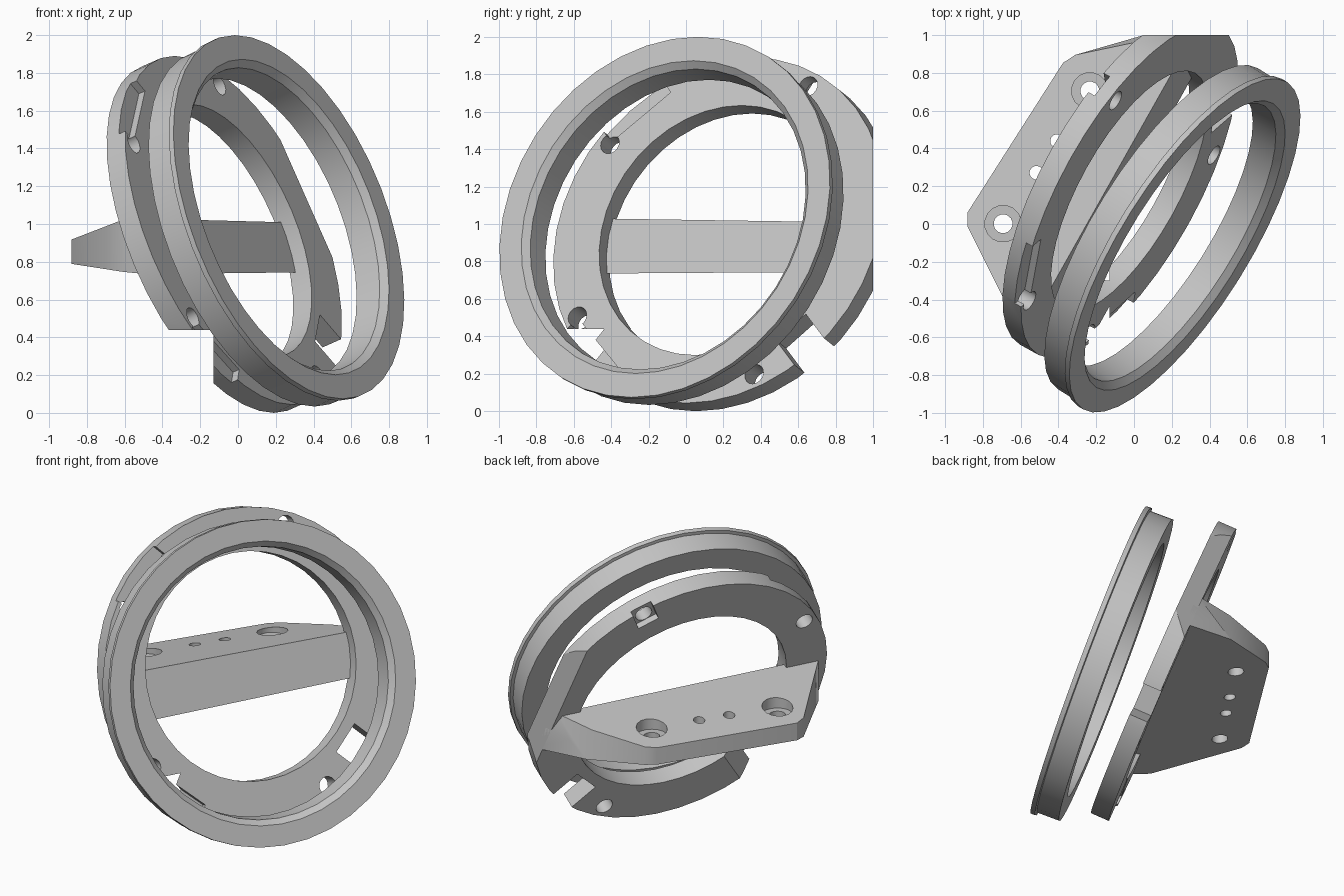
import bpy, math
from mathutils import Matrix, Vector

cube = bpy.data.objects.get("Cube")
if cube:
    bpy.data.objects.remove(cube, do_unlink=True)

grey = bpy.data.materials.new("plain_grey")
grey.use_nodes = True
GREY = (0.55, 0.55, 0.55, 1)
grey.diffuse_color = GREY
grey.node_tree.nodes["Principled BSDF"].inputs["Base Color"].default_value = GREY


def frame(centre, facing):
    """Local axes: x level along the ring, y up the ring, z out of its front."""
    n = Vector(facing).normalized()
    u = Vector((-n.y, n.x, 0)).normalized()
    m = Matrix((u, n.cross(u), n)).transposed().to_4x4()
    m.translation = Vector(centre)
    return m


PLATE = frame((-0.073, 0.2, 0.945), (0.815, -0.454, 0.361))
RING = frame((0.269, -0.114, 1.037), (0.80, -0.50, 0.33))
WORLD = Matrix.Identity(4)
# Shelf axes: x along the shelf, y towards its back, z straight up
SHELF = Matrix.Translation((-0.073, 0.2, 0)) @ Matrix.Rotation(math.atan2(0.837, 0.547), 4, 'Z')


def make(name, verts, faces, matrix):
    me = bpy.data.meshes.new(name)
    me.from_pydata([matrix @ Vector(p) for p in verts], [], faces)
    me.materials.append(grey)
    ob = bpy.data.objects.new(name, me)
    bpy.context.collection.objects.link(ob)
    return ob


def lathe(name, profile, matrix, segs=40):
    """Revolve a closed (radius, height) outline around the local z axis."""
    k = len(profile)
    verts, faces = [], []
    for i in range(segs):
        a = math.tau * i / segs
        verts += [(r * math.cos(a), r * math.sin(a), h) for r, h in profile]
        for j in range(k):
            a0, a1 = i * k, ((i + 1) % segs) * k
            faces.append((a0 + j, a1 + j, a1 + (j + 1) % k, a0 + (j + 1) % k))
    return make(name, verts, faces, matrix)


def prism(name, bottom, top, matrix):
    """Join two matching outlines, both counter-clockwise seen from the top."""
    k = len(top)
    faces = [tuple(reversed(range(k))), tuple(range(k, 2 * k))]
    faces += [(i, (i + 1) % k, k + (i + 1) % k, k + i) for i in range(k)]
    return make(name, bottom + top, faces, matrix)


def box(lo, hi, matrix):
    pts = [(lo[0], lo[1]), (hi[0], lo[1]), (hi[0], hi[1]), (lo[0], hi[1])]
    return prism("cutter", [(x, y, lo[2]) for x, y in pts],
                 [(x, y, hi[2]) for x, y in pts], matrix)


def drill(x, y, r, z0, z1, matrix, segs=16):
    pts = [(x + r * math.cos(math.tau * i / segs),
            y + r * math.sin(math.tau * i / segs)) for i in range(segs)]
    return prism("cutter", [(a, b, z0) for a, b in pts],
                 [(a, b, z1) for a, b in pts], matrix)


def cut(ob, cutters):
    for k in cutters:
        k.hide_render = True
        mod = ob.modifiers.new("cut", 'BOOLEAN')
        mod.operation = 'DIFFERENCE'
        mod.solver = 'EXACT'
        mod.object = k
    dg = bpy.context.evaluated_depsgraph_get()
    dg.update()
    result = bpy.data.meshes.new_from_object(ob.evaluated_get(dg))
    ob.modifiers.clear()
    ob.data = result
    for k in cutters:
        bpy.data.objects.remove(k, do_unlink=True)


def back_trim():
    return box((-3, 1, -3), (3, 2, 3), WORLD)


def turned(deg):
    return PLATE @ Matrix.Rotation(math.radians(deg), 4, 'Z')


# Front ring with a thin flange and a chamfered bore
front_ring = lathe("front_ring", [
    (0.84, -0.18), (1.0, -0.18), (1.0, -0.035), (1.02, -0.03),
    (1.02, 0), (0.885, 0), (0.85, -0.035)], RING)

# Mounting ring with screw holes, notches, shallow recesses and a flat back edge
T = 0.06
mount_ring = lathe("mounting_ring", [(0.715, -T), (0.99, -T), (0.99, T), (0.715, T)], PLATE)
holes = [drill(0.909, 0, 0.056, -1, 1, turned(a)) for a in (65, 147, 213, 295)]
recesses = [box((0.885, -0.21, 0.02), (1.5, 0.21, 1), turned(a)) for a in (133, 227)]
cut(mount_ring, holes + recesses + [
    back_trim(),
    box((-2, -2, -1), (-0.13, 2, 0.44), WORLD),
    box((0.785, -0.107, -1), (1.5, 0.107, 1), turned(-45)),
    box((0.85, -0.07, -1), (1.5, 0.07, -0.02), turned(65))])

# Shelf behind the ring, thinning away from it and flaring at one end
upper = [(0.94, -0.2), (0.92, 0.0), (0.70, 0.33), (0.45, 0.58), (0.38, 0.61),
         (-0.56, 0.6), (-0.62, 0.56), (-0.83, 0.2), (-0.93, 0.03), (-0.94, -0.2)]
lower = [(0.95, -0.2), (0.94, 0.1), (0.74, 0.33)] + upper[3:]
shelf = prism("shelf",
              [(x, y, 0.74 + 0.08 * (y + 0.05)) for x, y in lower],
              [(x, y, 1.02 - 0.2 * (y - 0.05)) for x, y in upper], SHELF)

# Two counterbored screw holes and two small pin holes
shelf_cuts = [back_trim(), box((-2, -2, -0.025), (2, 2, 2), PLATE)]
for x in (-0.505, 0.334):
    shelf_cuts += [drill(x, 0.41, 0.097, 0.895, 2, SHELF),
                   drill(x, 0.41, 0.05, 0, 1.5, SHELF)]
for x in (-0.183, 0.017):
    shelf_cuts.append(drill(x, 0.41, 0.036, 0, 2, SHELF))
cut(shelf, shelf_cuts)

# Smooth the round walls and keep the edges crisp
for ob in (front_ring, mount_ring, shelf):
    bpy.ops.object.select_all(action='DESELECT')
    ob.select_set(True)
    bpy.context.view_layer.objects.active = ob
    bpy.ops.object.shade_smooth_by_angle(angle=math.radians(28))
